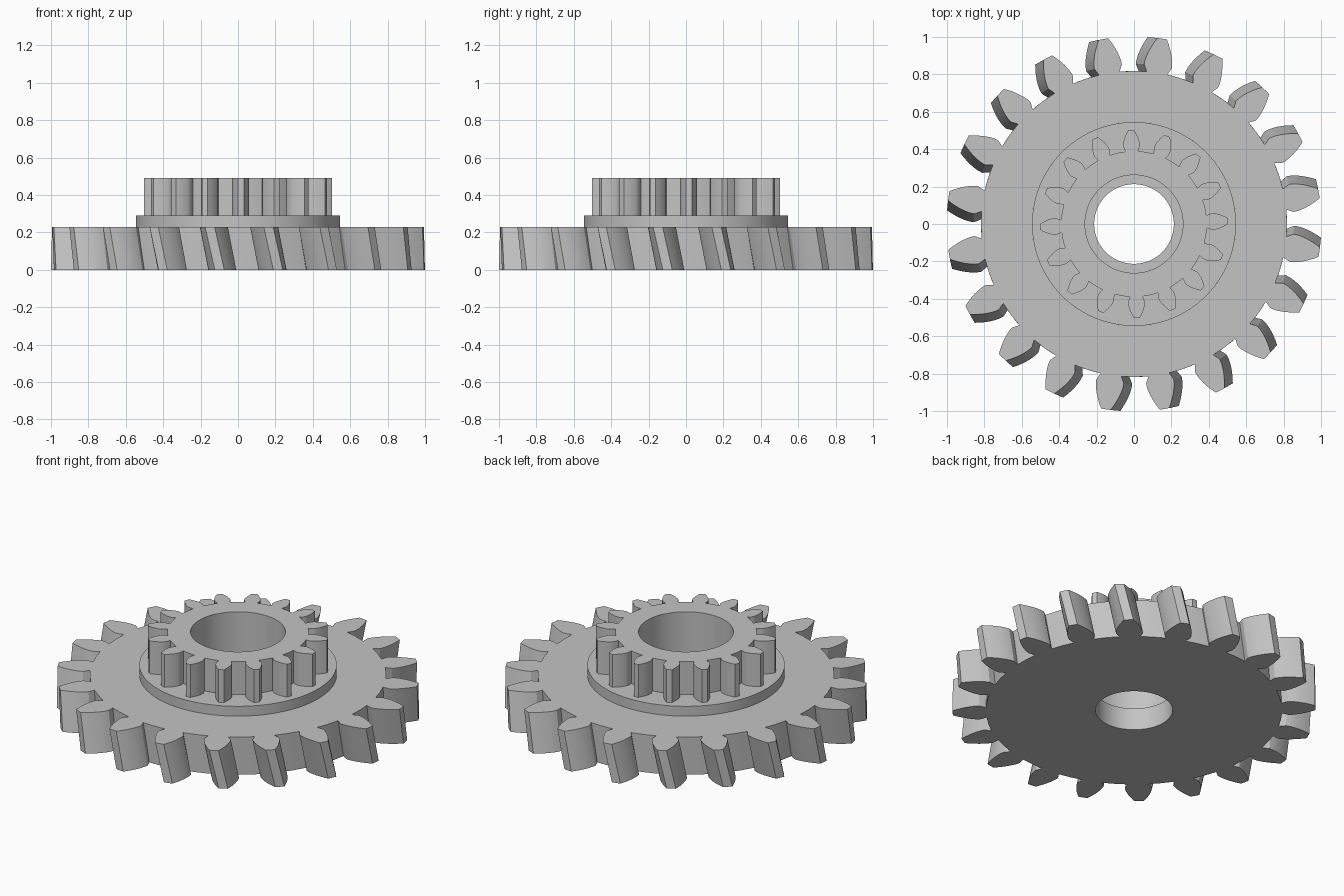
import bpy, bmesh, math

if "Cube" in bpy.data.objects:
    bpy.data.objects.remove(bpy.data.objects["Cube"])

grey = bpy.data.materials.new("grey_plastic")
grey.diffuse_color = (0.55, 0.55, 0.55, 1)
grey.use_nodes = True
grey.node_tree.nodes["Principled BSDF"].inputs["Base Color"].default_value = grey.diffuse_color


def polar(r, a, z):
    return (r * math.cos(a), r * math.sin(a), z)


def finish(bm, name):
    bmesh.ops.remove_doubles(bm, verts=bm.verts, dist=1e-5)
    me = bpy.data.meshes.new(name)
    bm.to_mesh(me)
    bm.free()
    me.materials.append(grey)
    ob = bpy.data.objects.new(name, me)
    bpy.context.collection.objects.link(ob)
    bpy.ops.object.select_all(action='DESELECT')
    ob.select_set(True)
    bpy.context.view_layer.objects.active = ob
    bpy.ops.object.shade_smooth_by_angle(angle=math.radians(28))
    return ob


def revolve(name, profile, n=96):
    """Spin (radius, z) points; the solid lies to the left of the path."""
    bm = bmesh.new()
    rings = [[bm.verts.new(polar(r, math.tau * i / n, z)) for i in range(n)]
             for r, z in profile]
    for a, b in zip(rings, rings[1:]):
        for i in range(n):
            j = (i + 1) % n
            bm.faces.new((a[i], a[j], b[j], b[i]))
    return finish(bm, name)


def tooth_half(teeth, outer, root, root_half, steps=6):
    """(radius, half angle) along one involute flank, root to tip."""
    pitch = outer * teeth / (teeth + 2)
    base = pitch * math.cos(math.radians(20))
    inv = lambda a: math.tan(a) - a
    pts = [(root, root_half)]
    for k in range(steps + 1):
        r = base + (outer - base) * k / steps
        half = math.pi / (2 * teeth) + inv(math.radians(20)) - inv(math.acos(base / r))
        pts.append((r, half - 0.006))
    return pts


def gear(name, teeth, outer, root, root_half, z0, z1, phase0, phase1, bore0, bore1):
    """Toothed ring; a bore of None leaves that end open."""
    bm = bmesh.new()
    step = math.tau / teeth
    flank = tooth_half(teeth, outer, root, root_half)
    tooth = [(r, -h) for r, h in flank] + [(outer, 0)] + [(r, h) for r, h in reversed(flank)]
    ring = [-root_half, 0, root_half, step / 2]

    # toothed side walls
    outline = [(r, a + t * step) for t in range(teeth) for r, a in tooth + [(root, step / 2)]]
    low = [bm.verts.new(polar(r, a + phase0, z0)) for r, a in outline]
    high = [bm.verts.new(polar(r, a + phase1, z1)) for r, a in outline]
    n = len(outline)
    for i in range(n):
        j = (i + 1) % n
        bm.faces.new((low[i], low[j], high[j], high[i]))

    # flat ends: one face per tooth plus the web down to the bore
    for z, phase, bore, up in ((z0, phase0, bore0, False), (z1, phase1, bore1, True)):
        if bore is None:
            continue

        def face(pts):
            vs = [bm.verts.new(polar(r, a + phase, z)) for r, a in pts]
            bm.faces.new(vs if up else vs[::-1])

        angles = [a + t * step for t in range(teeth) for a in ring]
        for t in range(teeth):
            face([(r, a + t * step) for r, a in tooth] + [(root, t * step)])
        for i, a in enumerate(angles):
            b = angles[i + 1] if i + 1 < len(angles) else angles[0] + math.tau
            face([(bore, a), (root, a), (root, b), (bore, b)])
    return finish(bm, name)


rad = math.radians
# large helical gear, its teeth turning 3 degrees over the height
gear("large_helical_gear", 20, 1.002, 0.818, rad(3.9), 0.0, 0.23,
     rad(12.35), rad(9.35), 0.213, 0.545)
# round collar between the two gears
revolve("collar", [(0.545, 0.23), (0.545, 0.29), (0.38, 0.29)])
# small straight gear
gear("small_spur_gear", 16, 0.503, 0.39, rad(5.0), 0.29, 0.49,
     rad(1.8), rad(1.8), None, 0.262)
# stepped bore through the middle
revolve("stepped_bore", [(0.262, 0.49), (0.262, 0.135), (0.213, 0.135), (0.213, 0.0)])
